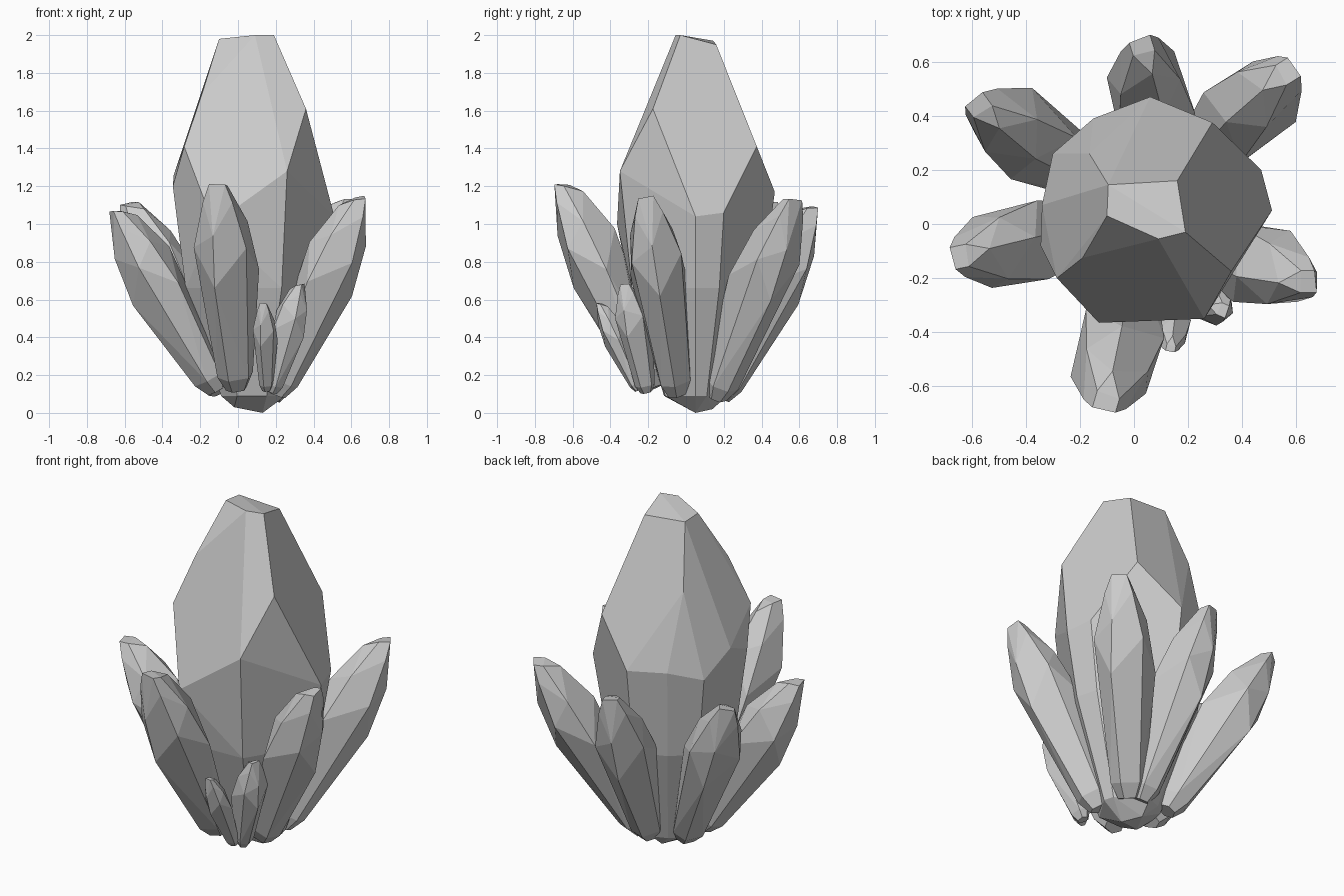
import bpy, bmesh, math
from mathutils import Vector

if "Cube" in bpy.data.objects:
    bpy.data.objects.remove(bpy.data.objects["Cube"])


def hull_object(name, points, merge_angle):
    """Flat-faced crystal from the convex hull of its corner points."""
    bm = bmesh.new()
    for p in points:
        bm.verts.new(p)
    bmesh.ops.convex_hull(bm, input=bm.verts)
    loose = [v for v in bm.verts if not v.link_faces]
    bmesh.ops.delete(bm, geom=loose, context='VERTS')
    bmesh.ops.dissolve_limit(bm, angle_limit=math.radians(merge_angle),
                             verts=bm.verts, edges=bm.edges)
    bmesh.ops.recalc_face_normals(bm, faces=bm.faces)
    me = bpy.data.meshes.new(name)
    bm.to_mesh(me)
    bm.free()
    ob = bpy.data.objects.new(name, me)
    bpy.context.collection.objects.link(ob)
    return ob


# Large central crystal: slanted tip, staggered shoulders, tapering root
tip = [(-.095, .145, 1.97), (-.10, .03, 1.98), (.09, -.055, 2.0),
       (.19, -.03, 2.0), (.16, .16, 1.95)]
upper = [(-.19, -.125, 1.69), (.36, -.175, 1.61), (.29, .375, 1.41),
         (-.165, .26, 1.62), (-.285, -.2, 1.41)]
shoulder = [(.26, -.35, 1.28), (-.13, -.365, 1.0), (-.345, -.08, 1.2),
            (-.34, .07, 1.26), (-.30, .26, 1.13), (-.15, .39, 1.18),
            (.06, .47, 1.17), (.47, .2, 1.06), (.51, .05, 1.04)]
root = []
for x, y, z in shoulder:
    for s, h in ((.84, .66), (.40, .09)):
        root.append((.08 + (x - .08) * s, .05 + (y - .05) * s, h))
root += [(.13, .05, 0), (-.02, .0, .03), (.06, .14, .02)]
hull_object("central_crystal", tip + upper + shoulder + root, 5)


def side_crystal(name, base, top, radius, turn):
    """Leaning six-sided crystal with staggered shoulders and a blunt tip."""
    base, top = Vector(base), Vector(top)
    axis = top - base
    q = axis.to_track_quat('Z', 'Y')
    pts = []
    for i in range(6):
        a = math.radians(turn + 60 * i + (8 if i % 2 else 0))
        odd = i % 2
        profile = [(0, .34), (.07, .58),
                   (.72, .98) if odd else (.56, 1.06),
                   (.93, .55) if odd else (.80, .83)]
        if i not in (1, 4):
            profile.append((1.01 if odd else .985, .30))
        for t, r in profile:
            off = Vector((math.cos(a), math.sin(a), 0)) * r * radius
            pts.append(base + axis * t + q @ off)
    return hull_object(name, pts, 8)


# Ring of leaning crystals and two small ones at the front right
sides = [
    ("front_crystal", (-.01, -.17, .13), (-.105, -.66, 1.21), .168, 20),
    ("front_right_crystal", (.20, -.05, .10), (.645, -.215, 1.14), .158, 50),
    ("back_right_crystal", (.175, .16, .08), (.57, .565, 1.13), .162, 10),
    ("back_crystal", (.11, .18, .08), (.03, .66, 1.09), .158, 35),
    ("back_left_crystal", (-.10, .15, .11), (-.575, .44, 1.11), .162, 0),
    ("left_crystal", (-.11, .0, .12), (-.645, -.12, 1.07), .160, 25),
    ("small_crystal_a", (.15, -.25, .12), (.135, -.46, .58), .066, 15),
    ("small_crystal_b", (.18, -.21, .11), (.33, -.32, .68), .092, 40),
]
for s in sides:
    side_crystal(*s)
